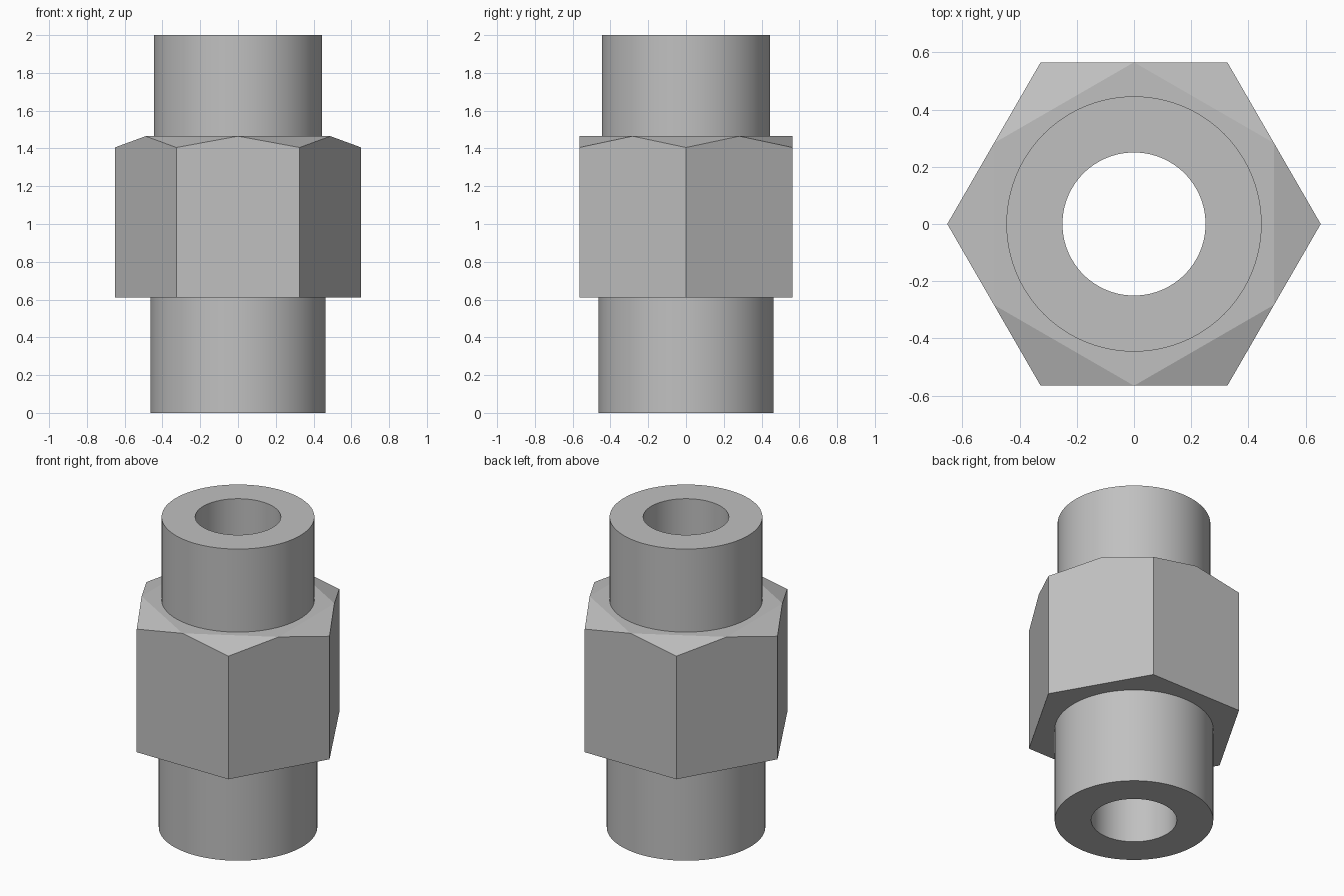
import bpy, bmesh
from math import cos, sin, pi, radians

cube = bpy.data.objects.get("Cube")
if cube:
    bpy.data.objects.remove(cube)

SEGMENTS = 96
ANGLES = [2 * pi * i / SEGMENTS for i in range(SEGMENTS)]
APOTHEM, NUT_BASE, NUT_TOP, CHAMFER = 0.565, 0.612, 1.465, 0.06
LOWER_R, UPPER_R, BORE_R = 0.463, 0.446, 0.25

steel = bpy.data.materials.new("steel_grey")
steel.use_nodes = True
colour = (0.53, 0.53, 0.53, 1)
steel.diffuse_color = colour
steel.node_tree.nodes["Principled BSDF"].inputs["Base Color"].default_value = colour


def circle(radius, z):
    return [(radius * cos(a), radius * sin(a), z) for a in ANGLES]


def hexagon(apothem, z, turn=0, corner_drop=0):
    """Hexagon sampled at every angle; its corners can sit lower than its edge middles."""
    points = []
    for a in ANGLES:
        off = (a + turn) % (pi / 3) - pi / 6
        r = apothem / cos(off)
        drop = corner_drop * abs(sin(off) / cos(off)) * 3 ** 0.5
        points.append((r * cos(a), r * sin(a), z - drop))
    return points


def loft(name, rings, closed=False):
    """Skin neighbouring rings with quads."""
    bm = bmesh.new()
    loops = [[bm.verts.new(p) for p in ring] for ring in rings]
    pairs = list(zip(loops, loops[1:]))
    if closed:
        pairs.append((loops[-1], loops[0]))
    for low, high in pairs:
        for i in range(SEGMENTS):
            j = (i + 1) % SEGMENTS
            bm.faces.new((low[i], low[j], high[j], high[i]))
    bmesh.ops.remove_doubles(bm, verts=bm.verts, dist=0.0001)
    bmesh.ops.recalc_face_normals(bm, faces=bm.faces)
    mesh = bpy.data.meshes.new(name)
    bm.to_mesh(mesh)
    bm.free()
    mesh.materials.append(steel)
    obj = bpy.data.objects.new(name, mesh)
    bpy.context.collection.objects.link(obj)
    return obj


# Bored pipe with a slightly wider lower end; the step is hidden inside the nut
middle = (NUT_BASE + NUT_TOP) / 2
pipe = loft("bored_pipe", [
    circle(BORE_R, 0), circle(LOWER_R, 0), circle(LOWER_R, middle),
    circle(UPPER_R, middle), circle(UPPER_R, 2), circle(BORE_R, 2)], closed=True)
bpy.ops.object.select_all(action="DESELECT")
pipe.select_set(True)
bpy.context.view_layer.objects.active = pipe
bpy.ops.object.shade_smooth_by_angle(angle=radians(30))

# Hex nut: flat underside, upper corners chamfered down to the edge middles
loft("hex_nut", [
    circle(LOWER_R, NUT_BASE), hexagon(APOTHEM, NUT_BASE),
    hexagon(APOTHEM, NUT_TOP, corner_drop=CHAMFER),
    hexagon(APOTHEM * cos(pi / 6), NUT_TOP, turn=pi / 6),
    circle(UPPER_R, NUT_TOP)])
